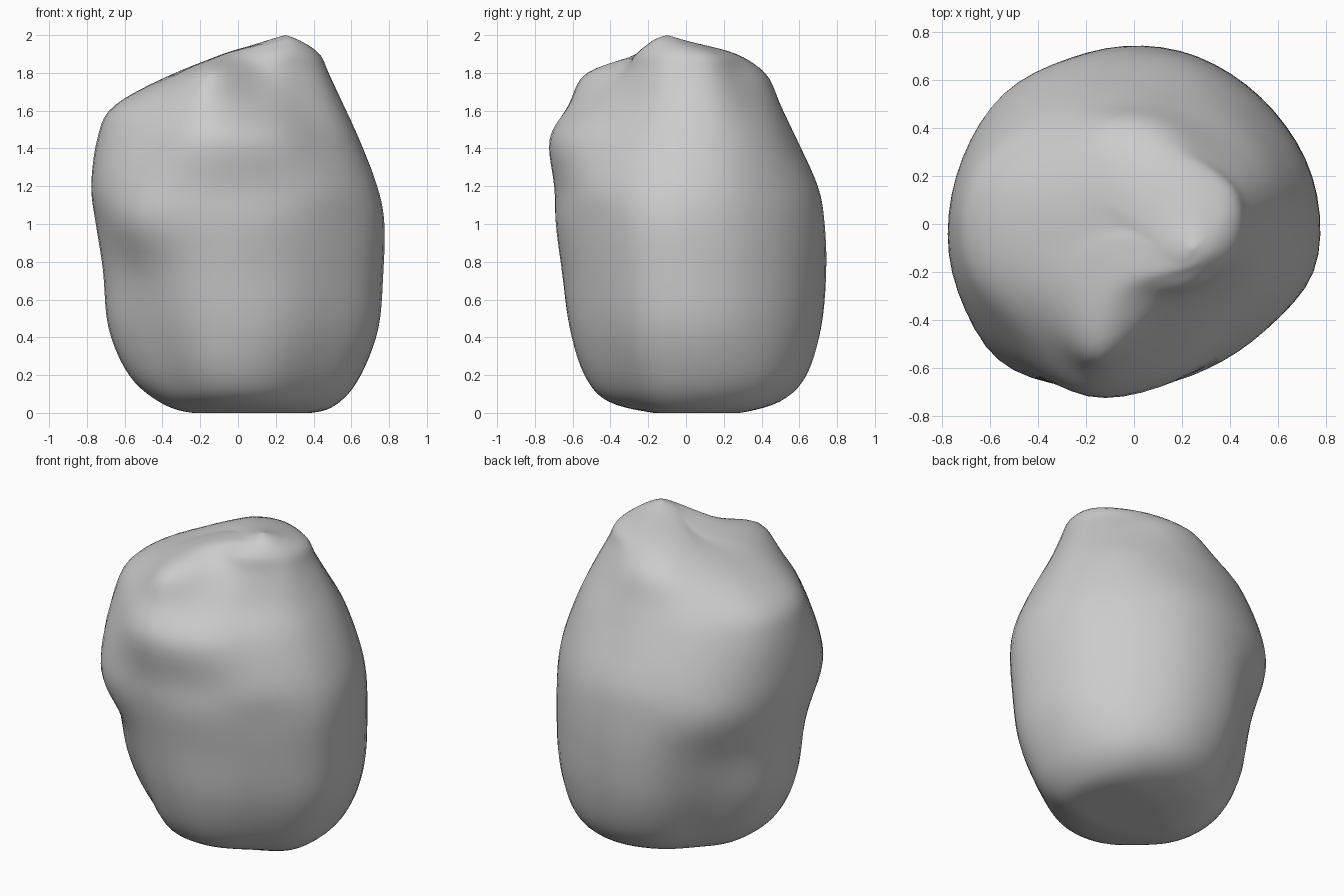
import bpy
import bmesh
from math import cos, sin, radians
from mathutils import Vector

cube = bpy.data.objects.get("Cube")
if cube:
    bpy.data.objects.remove(cube, do_unlink=True)

# Plain stone colour
stone = bpy.data.materials.new("stone_grey")
stone.use_nodes = True
colour = (0.6, 0.6, 0.6, 1.0)
stone.diffuse_color = colour
stone.node_tree.nodes["Principled BSDF"].inputs["Base Color"].default_value = colour

# Cross-sections by height: radii in hundredths, counter-clockwise from FIRST_ANGLE
sections = {
    0.0: (40, 40, 27, 21, 18, 24, 24, 18, 15, 17, 24, 38),
    0.06: (55, 57, 52, 45, 40, 42, 42, 39, 41, 42, 43, 53),
    0.2: (66, 68, 66, 60, 51, 57, 58, 50, 54, 54, 54, 64),
    0.45: (75, 74, 73, 70, 61, 68, 69, 60, 62, 62, 63, 74),
    0.75: (77, 75, 75, 74, 69, 71, 72, 68, 67, 65, 67, 77),
    1.0: (77, 74, 74, 74, 77, 76, 76, 80, 71, 68, 69, 78),
    1.2: (74, 70, 70, 71, 75, 77, 79, 79, 72, 67, 69, 74),
    1.45: (65, 61, 58, 60, 66, 74, 75, 71, 75, 67, 60, 63),
    1.63: (57, 51, 50, 51, 56, 65, 66, 61, 65, 51, 47, 54),
    1.8: (48, 41, 42, 42, 37, 34, 33, 41, 56, 37, 39, 47),
    1.9: (43, 34, 28, 21, 12, 7, 6, 11, 25, 27, 36, 43),
}
SIDES = 12
FIRST_ANGLE = 15
STEPS = 5


def ring(z, radii, centre=(0, 0)):
    angles = [radians(FIRST_ANGLE + 360 / SIDES * i) for i in range(SIDES)]
    return [Vector((centre[0] + r / 100 * cos(a), centre[1] + r / 100 * sin(a), z))
            for r, a in zip(radii, angles)]


def spline(a, b, c, d, t):
    """Smooth curve from b to c, passing through every given point."""
    return (b * 2 + (c - a) * t + (a * 2 - b * 5 + c * 4 - d) * t ** 2
            + (b * 3 - a - c * 3 + d) * t ** 3) / 2


def smooth_loop(points):
    n = len(points)
    return [spline(points[i - 1], points[i], points[(i + 1) % n], points[(i + 2) % n],
                   s / STEPS) for i in range(n) for s in range(STEPS)]


def smooth_path(points):
    ends = [points[0]] + points + [points[-1]]
    path = [spline(*ends[i:i + 4], s / STEPS)
            for i in range(len(points) - 1) for s in range(STEPS)]
    return path + [points[-1]]


# Underside centre, body sections, then the off-centre peak
rings = [ring(0, [0] * SIDES, (0.06, 0.04))]
rings += [ring(z, radii) for z, radii in sections.items()]
rings.append(ring(1.97, [9] * SIDES, (0.24, -0.09)))
rings.append(ring(2, [0] * SIDES, (0.25, -0.1)))

# Boulder skin: smooth each section around, then join the sections upwards
loops = [smooth_loop(points) for points in rings]
columns = [smooth_path(list(points)) for points in zip(*loops)]
bm = bmesh.new()
grid = [[bm.verts.new((p.x, p.y, max(p.z, 0))) for p in column] for column in columns]
for i, column in enumerate(grid):
    following = grid[(i + 1) % len(grid)]
    for k in range(len(column) - 1):
        bm.faces.new((column[k], following[k], following[k + 1], column[k + 1]))
bmesh.ops.remove_doubles(bm, verts=bm.verts, dist=0.0005)

# Soften the creases between sections
for _ in range(3):
    bmesh.ops.smooth_vert(bm, verts=bm.verts, factor=0.5,
                          use_axis_x=True, use_axis_y=True, use_axis_z=False)
bmesh.ops.recalc_face_normals(bm, faces=bm.faces)

mesh = bpy.data.meshes.new("boulder")
bm.to_mesh(mesh)
bm.free()
mesh.materials.append(stone)
boulder = bpy.data.objects.new("boulder", mesh)
bpy.context.collection.objects.link(boulder)

# Smooth shading
bpy.ops.object.select_all(action="DESELECT")
boulder.select_set(True)
bpy.context.view_layer.objects.active = boulder
bpy.ops.object.shade_smooth()
